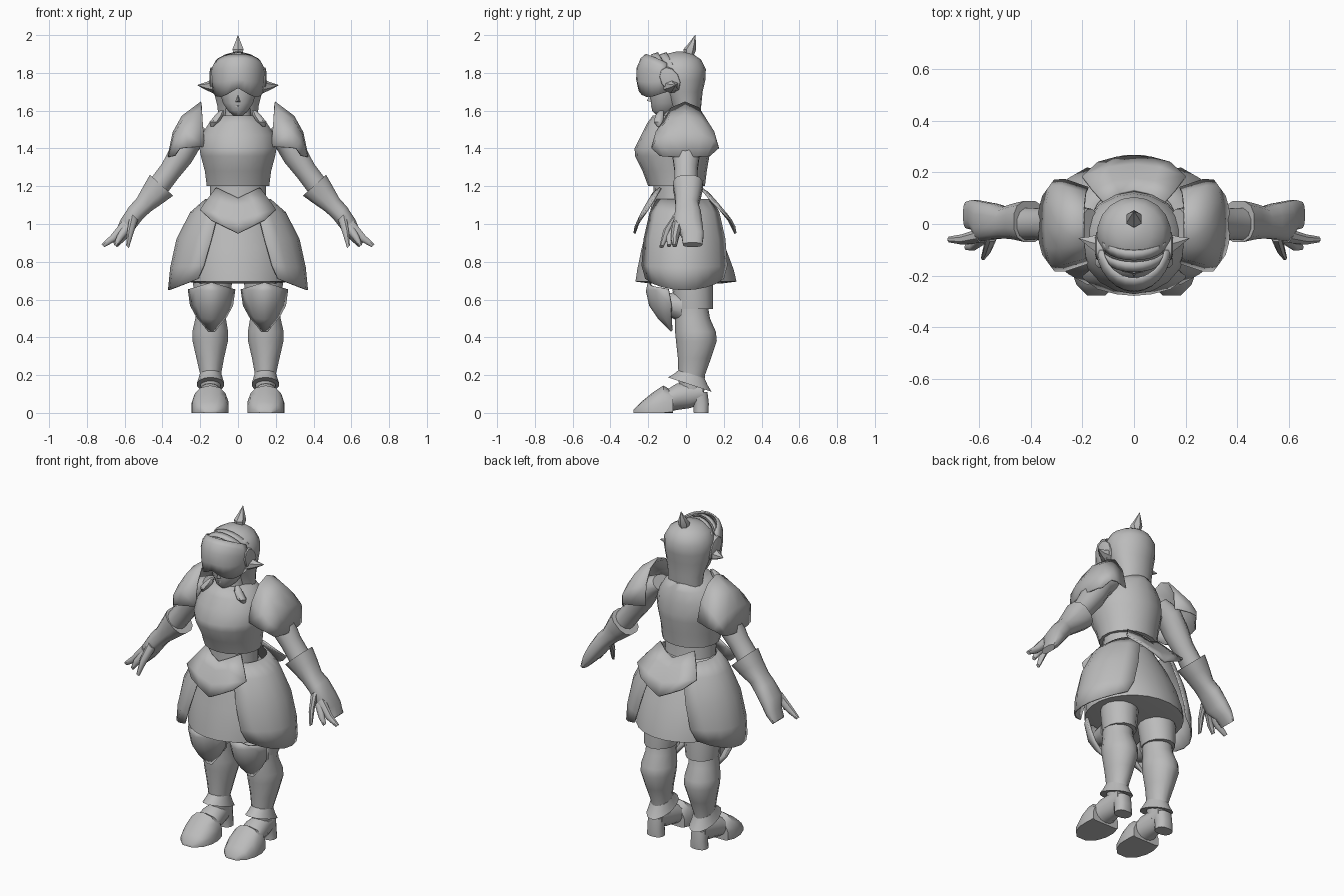
import bpy, math
from mathutils import Vector

steel = bpy.data.materials.new("plain_grey")
steel.diffuse_color = (0.5, 0.5, 0.5, 1)


def make(name, verts, faces, mirror=False, thick=0, angle=45):
    me = bpy.data.meshes.new(name)
    me.from_pydata([(v[0], v[1], max(v[2], 0)) for v in verts], [], faces)
    me.materials.append(steel)
    ob = bpy.data.objects.new(name, me)
    bpy.context.collection.objects.link(ob)
    bpy.ops.object.select_all(action='DESELECT')
    ob.select_set(True)
    bpy.context.view_layer.objects.active = ob
    bpy.ops.object.mode_set(mode='EDIT')
    bpy.ops.mesh.select_all(action='SELECT')
    bpy.ops.mesh.normals_make_consistent(inside=False)
    bpy.ops.object.mode_set(mode='OBJECT')
    bpy.ops.object.shade_smooth_by_angle(angle=math.radians(angle))
    if thick:
        m = ob.modifiers.new("thickness", 'SOLIDIFY')
        m.thickness, m.offset = thick, 0
    if mirror:
        ob.modifiers.new("mirror", 'MIRROR').use_axis = (True, False, False)
    return ob


def tube(name, rings, u=(1, 0, 0), v=(0, 1, 0), n=14, power=1.0, **kw):
    """Closed loft through rings (x, y, z, ru, rv) lying in the u-v plane."""
    u, v = Vector(u).normalized(), Vector(v).normalized()
    verts, faces = [], []
    for x, y, z, ru, rv in rings:
        for i in range(n):
            a = 2 * math.pi * (i + 0.5) / n
            c, s = math.cos(a), math.sin(a)
            c = math.copysign(abs(c) ** power, c)
            s = math.copysign(abs(s) ** power, s)
            verts.append(Vector((x, y, z)) + u * ru * c + v * rv * s)
    for r in range(len(rings) - 1):
        for i in range(n):
            j = (i + 1) % n
            faces.append((r * n + i, r * n + j, (r + 1) * n + j, (r + 1) * n + i))
    faces += [tuple(range(n)), tuple(range((len(rings) - 1) * n, len(rings) * n))]
    return make(name, verts, faces, **kw)


def sheet(name, rows, thick=0.008, **kw):
    """Plate through a grid of points."""
    w = len(rows[0])
    faces = [(r * w + i, r * w + i + 1, (r + 1) * w + i + 1, (r + 1) * w + i)
             for r in range(len(rows) - 1) for i in range(w - 1)]
    return make(name, [p for row in rows for p in row], faces, thick=thick, **kw)


def steps(n):
    return [2 * i / n - 1 for i in range(n + 1)]


def body(name, rings, **kw):
    """Loft on the centre line from (z, y, rx, ry)."""
    return tube(name, [(0, y, z, rx, ry) for z, y, rx, ry in rings], **kw)


# Torso
body("breastplate", [(1.20, -.05, .168, .15), (1.28, -.06, .178, .17), (1.36, -.073, .20, .197),
                     (1.40, -.073, .207, .199), (1.47, -.06, .198, .178),
                     (1.535, -.05, .155, .155), (1.575, -.045, .10, .13)], n=18, angle=60)
body("waist", [(1.0, -.04, .17, .14), (1.1, -.045, .15, .125), (1.25, -.05, .155, .125)])
body("neck", [(1.5, -.05, .08, .08), (1.66, -.05, .06, .065)])

# Skirt: full inner skirt, deeper front to back, plus a panel on each side
body("inner_skirt", [(1.12, -.045, .15, .135), (1.0, -.025, .22, .18), (.87, -.012, .27, .225),
                     (.76, -.003, .285, .257), (.695, 0, .28, .27), (.685, 0, .2, .19)],
     n=24, angle=60)
panel = []
for z, rx, ry, lift, a in ((1.13, .17, .16, 0, 1.12), (1.06, .25, .20, 0, 1.14),
                           (.92, .322, .237, 0, 1.12), (.77, .355, .26, .01, 1.04),
                           (.65, .367, .25, .06, .96)):
    panel.append([(rx * math.cos(s * a), ry * math.sin(s * a) - .008, z + lift * s * s)
                  for s in steps(8)])
sheet("side_skirt_panel", panel, mirror=True, angle=60)


# Pointed belt shields, front and back
def shield(name, side, y0, out):
    rows = []
    for w, zc, ze, d, curve in ((.115, 1.135, 1.19, 0, .05), (.16, 1.09, 1.13, .03, .045),
                                (.20, 1.02, 1.075, .065, .045), (.14, .95, 1.02, .088, .025)):
        rows.append([(s * w, side * (y0 + d * out - curve * s * s),
                      zc + (ze - zc) * abs(s)) for s in steps(4)])
    sheet(name, rows, thick=.012)


shield("front_shield", -1, .185, 1)
shield("back_shield", 1, .13, 1.5)

# Head and helmet
body("face", [(1.575, -.115, .025, .04), (1.60, -.11, .055, .07), (1.64, -.105, .082, .08),
              (1.70, -.10, .10, .095), (1.76, -.09, .11, .10)])
make("nose", [(0, -.185, 1.70), (-.015, -.18, 1.645), (.015, -.18, 1.645), (0, -.207, 1.652)],
     [(0, 1, 3), (0, 3, 2), (1, 2, 3)])
tube("lips", [(-.022, -.172, 1.622, .003, .003), (0, -.182, 1.623, .005, .005),
              (.022, -.172, 1.622, .003, .003)], u=(0, 1, 0), v=(0, 0, 1), n=6)
body("helmet", [(1.55, .005, .105, .068), (1.62, .0, .11, .08), (1.70, -.02, .13, .108),
                (1.76, -.03, .142, .132), (1.82, -.035, .143, .14), (1.87, -.035, .115, .115),
                (1.898, -.035, .07, .075), (1.912, -.035, .015, .02)], n=18, angle=60)
visor = []
for z, rx, ry, tip, arch in ((1.70, .132, .165, 1, 0), (1.76, .14, .175, .3, 0),
                             (1.815, .144, .172, 0, .012), (1.855, .14, .152, 0, .02),
                             (1.882, .122, .125, 0, .016)):
    row = []
    for s in steps(12):
        dip = .02 - .05 * math.sin(min(abs(s) * 1.5, 1) * math.pi / 2) + .07 * max(0, abs(s) - .6)
        row.append((rx * math.sin(s * 1.45), -.085 - ry * math.cos(s * 1.45),
                    z + tip * dip + arch * (1 - 3 * s * s)))
    visor.append(row)
sheet("visor", visor, angle=60)
for i, y in enumerate((-.165, -.12)):
    sheet("helmet_band_%d" % i,
          [[((.143 - e) * math.sin(s * 1.2), y + d + .05 * s * s,
             1.768 + (.138 - e) * math.cos(s * 1.2)) for s in steps(10)]
           for d, e in ((-.02, .012), (.018, 0))])
tube("crest_spike", [(0, .015, 1.88, .022, .022), (0, .02, 1.925, .034, .034),
                     (0, .035, 1.96, .018, .018), (0, .048, 2.0, .001, .001)], n=6)
tube("ear_guard", [(.12, -.085, 1.765, .075, .055), (.146, -.085, 1.765, .068, .047),
                   (.152, -.085, 1.765, .035, .025)],
     u=(0, .6, -1), v=(0, 1, .6), n=10, mirror=True)
tube("ear_wing", [(.13, -.08, 1.73, .05, .038), (.172, -.07, 1.73, .024, .02),
                  (.215, -.055, 1.735, .001, .001)], u=(0, 1, 0), v=(0, 0, 1), n=6, mirror=True)
tube("collar_roll", [(.085, -.13, 1.60, .012, .012), (.10, -.14, 1.575, .024, .024),
                     (.125, -.145, 1.54, .028, .028), (.135, -.14, 1.515, .012, .012)],
     n=8, mirror=True)

# Shoulder pads: each row is one arch, moving outward and down
pad = []
for x, z, w, drop, tuck in ((.195, 1.645, .145, .235, .018), (.295, 1.57, .175, .165, .03),
                            (.342, 1.485, .175, .085, .035), (.37, 1.355, .13, -.005, .035)):
    row = []
    for s in steps(6):
        k = 1 - math.cos(s * math.pi / 2)
        row.append((x - tuck * k, w * math.sin(s * math.pi / 2) - .005, z - drop * k))
    pad.append(row)
sheet("shoulder_pad", pad, mirror=True, angle=65)

# Arms, gauntlets and fingers
arm = dict(u=(0, 1, 0), v=(.74, 0, .67), mirror=True)
tube("arm", [(.17, -.01, 1.50, .07, .05), (.25, 0, 1.45, .078, .07), (.30, 0, 1.37, .075, .072),
             (.36, 0, 1.28, .062, .06), (.42, 0, 1.20, .065, .06)], n=12, **arm)
tube("gauntlet", [(.405, .01, 1.205, .082, .085), (.45, .01, 1.155, .072, .07),
                  (.50, .005, 1.10, .062, .052), (.54, .01, 1.06, .07, .05),
                  (.59, .01, .99, .08, .046), (.62, .035, .94, .06, .035),
                  (.65, .035, .89, .052, .018)], n=12, power=.8, **arm)
for name, path in (
        ("long_finger", ((.59, -.045, 1.0, .03), (.66, -.06, .925, .022), (.715, -.06, .885, .012))),
        ("short_finger", ((.58, -.05, .99, .026), (.625, -.085, .93, .02), (.65, -.09, .885, .011))),
        ("thumb", ((.55, -.04, 1.04, .03), (.57, -.10, .96, .022), (.585, -.13, .88, .011)))):
    tube(name, [(x, y, z, r, r) for x, y, z, r in path], n=8, **arm)

# Legs
tube("thigh_guard", [(.135, .03, .80, .10, .10), (.135, .035, .68, .105, .108),
                     (.14, .04, .55, .09, .103)], mirror=True)
tube("greave", [(.145, .03, .08, .052, .065), (.145, .03, .20, .056, .07), (.147, .045, .29, .075, .088),
                (.147, .055, .38, .096, .108), (.147, .05, .43, .097, .108), (.145, .035, .50, .083, .092),
                (.142, .03, .57, .085, .085)], mirror=True, angle=60)
tube("ankle_cuff", [(.145, .03, .205, .058, .072), (.145, .025, .175, .066, .095),
                    (.145, .02, .15, .074, .122)], v=(0, 1, -.33), mirror=True)
knee = []
for z, w, y, curve, edge in ((.69, .06, -.195, .02, -.02), (.645, .12, -.205, .11, .01),
                             (.57, .108, -.188, .11, .0), (.50, .075, -.14, .06, .01),
                             (.435, .012, -.075, .0, .0)):
    knee.append([(.14 + w * s, y + curve * s * s, z + edge * abs(s)) for s in steps(6)])
sheet("knee_guard", knee, thick=.015, mirror=True)
tube("knee_joint", [(.14, -.14, .58, .05, .045), (.14, -.02, .56, .085, .085)],
     u=(1, 0, 0), v=(0, 0, 1), n=10, mirror=True)

# Shoes with a flat toe cap, raised arch and block heel
shoe = dict(u=(1, 0, 0), v=(0, 0, 1), mirror=True)
tube("toe_cap", [(.147, -.278, .004, .035, .012), (.147, -.235, .01, .078, .05),
                 (.147, -.18, .015, .098, .09), (.147, -.12, .02, .10, .125),
                 (.147, -.07, .03, .09, .085)], power=.85, **shoe)
tube("shoe", [(.147, -.12, .055, .08, .055), (.147, -.05, .085, .07, .07), (.147, .02, .095, .058, .07),
              (.147, .09, .11, .05, .06)], **shoe)
tube("heel", [(.147, .08, 0, .052, .04), (.147, .08, .05, .048, .042),
              (.147, .065, .11, .05, .05)], n=12, power=.8, mirror=True)
